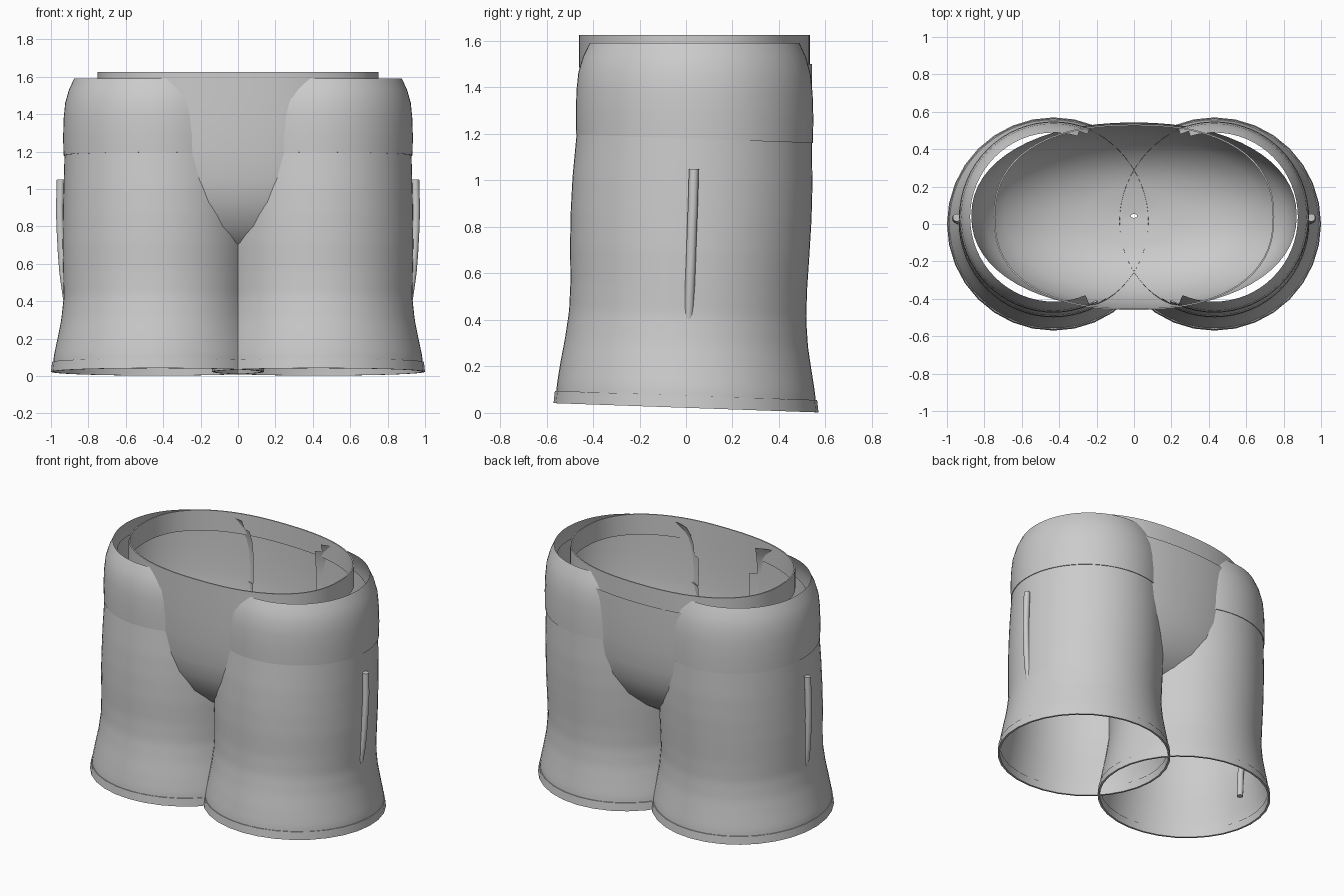
import bpy, bmesh, math

if "Cube" in bpy.data.objects:
    bpy.data.objects.remove(bpy.data.objects["Cube"])

cloth = bpy.data.materials.new("grey_cloth")
cloth.diffuse_color = (0.6, 0.6, 0.6, 1)
cloth.use_nodes = True
cloth.node_tree.nodes["Principled BSDF"].inputs["Base Color"].default_value = cloth.diffuse_color
SEG = 64
LEG_X = 0.43


def interp(table, z):
    """Linear lookup in (z, value, ...) rows."""
    for a, b in zip(table, table[1:]):
        if z <= b[0]:
            t = max(0, (z - a[0]) / (b[0] - a[0]))
            return [p + (q - p) * t for p, q in zip(a[1:], b[1:])]
    return list(table[-1][1:])


def loft(name, rings, closed=False, cap=False, drop=None):
    """Skin a list of rings; drop faces whose corners all satisfy drop."""
    bm = bmesh.new()
    vs = [[bm.verts.new(p) for p in r] for r in rings]
    n = len(rings[0])
    pairs = list(zip(vs, vs[1:])) + ([(vs[-1], vs[0])] if closed else [])
    for a, b in pairs:
        for i in range(n):
            j = (i + 1) % n
            bm.faces.new((a[i], a[j], b[j], b[i]))
    if cap:
        bm.faces.new(vs[0][::-1])
        bm.faces.new(vs[-1])
    if drop:
        gone = [f for f in bm.faces if all(drop(v.co) for v in f.verts)]
        bmesh.ops.delete(bm, geom=gone, context='FACES')
    me = bpy.data.meshes.new(name)
    bm.to_mesh(me)
    bm.free()
    me.materials.append(cloth)
    ob = bpy.data.objects.new(name, me)
    bpy.context.collection.objects.link(ob)
    bpy.ops.object.select_all(action='DESELECT')
    ob.select_set(True)
    bpy.context.view_layer.objects.active = ob
    bpy.ops.object.shade_smooth_by_angle(angle=math.radians(35))
    return ob


def oval(cx, cy, rx, ry, z, power=2.0, tilt=0.0, n=SEG):
    pts = []
    for i in range(n):
        a = 2 * math.pi * i / n
        c, s = math.cos(a), math.sin(a)
        x = cx + rx * math.copysign(abs(c) ** (2 / power), c)
        y = cy + ry * math.copysign(abs(s) ** (2 / power), s)
        pts.append((x, y, z - tilt * y))
    return pts


# Pelvis: bowl rows are (height, scale)
BOWL = [(0.62, 0.02), (0.63, 0.3), (0.66, 0.48), (0.71, 0.63), (0.8, 0.80), (0.93, 0.92),
        (1.05, 0.97), (1.2, 0.99), (1.35, 1.0), (1.5, 1.0)]
BX, BY, BCY = 0.87, 0.5, 0.043
loft("pelvis", [oval(0, BCY, BX * s, BY * s, z, 2.15) for z, s in BOWL], cap=False)


def in_pelvis(co):
    if co.z < 0.64:
        return False
    s = interp(BOWL, co.z)[0] * 0.985
    rx = BX if co.z < 1.49 else 0.75
    return (abs(co.x) / (rx * s)) ** 2.15 + (abs(co.y - BCY) / (BY * s)) ** 2.15 < 1


# Waistband: thin standing ring
loft("waistband", [oval(0, 0.037, 0.75 - d, 0.497 - d, z, 2.35)
                   for d, z in ((0, 1.485), (0, 1.625), (0.008, 1.625), (0.008, 1.485))],
     closed=True)

# Leg rows: height, x radius, y radius, y centre
LEG = [(0.03, 0.56, 0.56, 0.0), (0.1, 0.556, 0.556, 0.0), (0.2, 0.535, 0.54, 0.0),
       (0.3, 0.515, 0.523, 0.002), (0.42, 0.502, 0.51, 0.007), (0.55, 0.505, 0.509, 0.012),
       (0.7, 0.508, 0.515, 0.016), (0.85, 0.506, 0.518, 0.022), (1.0, 0.503, 0.516, 0.028),
       (1.2, 0.497, 0.505, 0.036)]
# Upper band rows: height, radius, y centre, tilt
BAND = [(1.18, 0.495, 0.037, 0.035), (1.18, 0.503, 0.037, 0.035), (1.28, 0.505, 0.037, 0.028),
        (1.38, 0.502, 0.037, 0.02), (1.46, 0.494, 0.037, 0.012), (1.53, 0.474, 0.037, 0.005),
        (1.59, 0.446, 0.037, 0.0)]
ROD = [(1.05, 0.948, 0.034), (0.9, 0.952, 0.03), (0.8, 0.95, 0.026), (0.65, 0.942, 0.021),
       (0.55, 0.934, 0.017), (0.45, 0.92, 0.013), (0.36, 0.907, 0.01), (0.2, 0.905, 0.008)]

for side, sx in (("right", 1), ("left", -1)):
    cx = LEG_X * sx
    # trouser leg, open at both ends
    rings = []
    for k in range(41):
        z = 0.03 + (1.19 - 0.03) * k / 40
        rx, ry, cy = interp(LEG, z)
        rings.append(oval(cx, cy, rx, ry, z, tilt=0.035))
    loft(side + "_leg", rings, drop=in_pelvis)
    # bottom hem
    loft(side + "_hem", [oval(cx, 0, r, r, z, tilt=0.035, n=32) for r, z in
                         ((0.57, 0.022), (0.564, 0.075), (0.552, 0.075), (0.556, 0.022))],
         closed=True)
    # upper hip band
    loft(side + "_hip_band", [oval(cx, cy, r, r + 0.006, z, tilt=t) for z, r, cy, t in BAND],
         drop=in_pelvis)
    # side piping
    loft(side + "_piping", [oval(x * sx, y, 0.021, 0.021, z, n=12) for z, x, y in ROD], cap=True)
